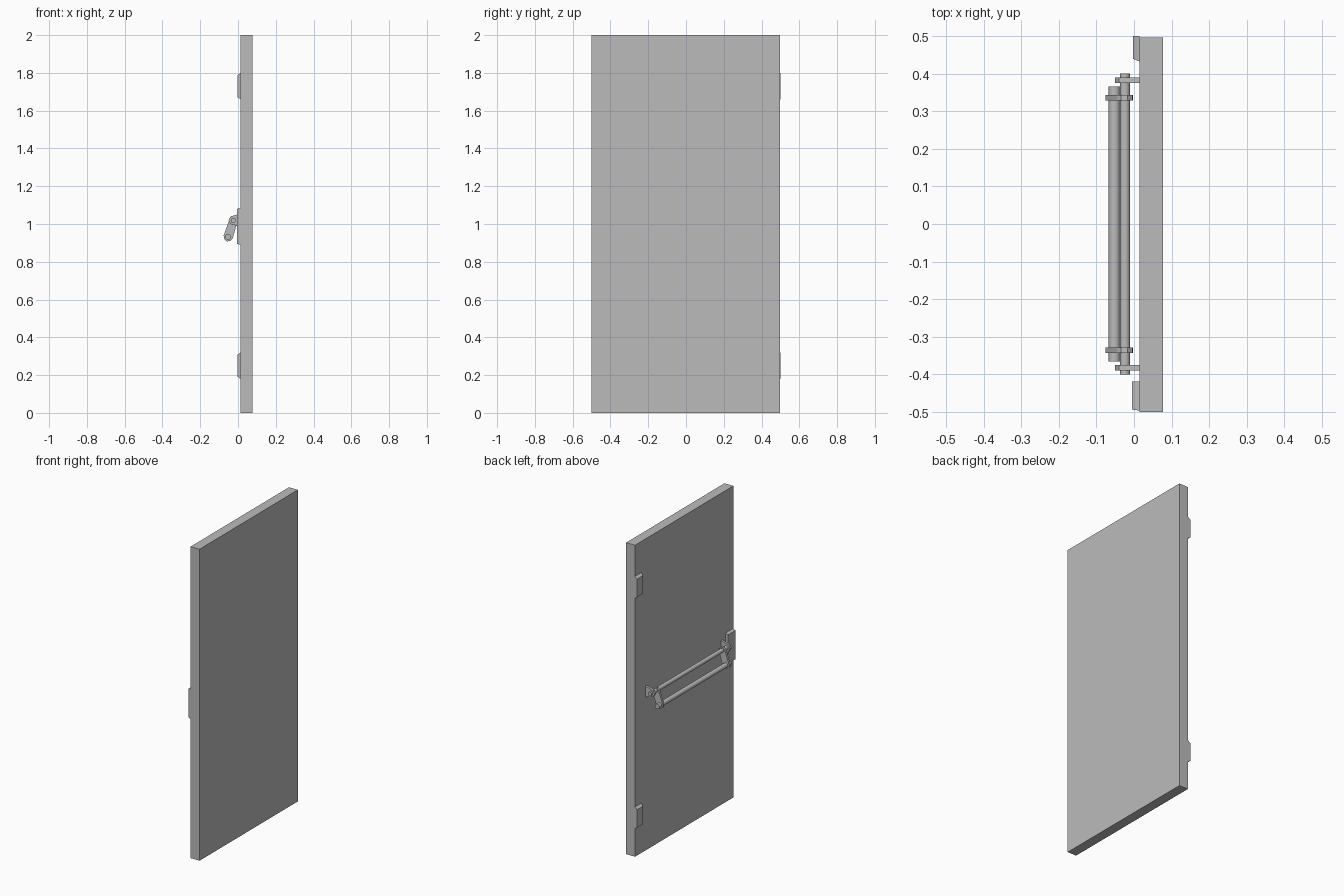
import bpy, bmesh, math
from mathutils import Vector

cube = bpy.data.objects.get("Cube")
if cube:
    bpy.data.objects.remove(cube, do_unlink=True)

grey = bpy.data.materials.new("door grey")
grey.use_nodes = True
colour = (0.5, 0.5, 0.5, 1)
grey.diffuse_color = colour
grey.node_tree.nodes["Principled BSDF"].inputs["Base Color"].default_value = colour

FACE = 0.014  # x of the door's handle side


def finish(name, bm):
    bmesh.ops.recalc_face_normals(bm, faces=bm.faces)
    mesh = bpy.data.meshes.new(name)
    bm.to_mesh(mesh)
    bm.free()
    mesh.materials.append(grey)
    obj = bpy.data.objects.new(name, mesh)
    bpy.context.collection.objects.link(obj)
    return obj


def block(name, x, y, z, taper=(0, 0, 0, 0)):
    """Box whose low-x face is drawn in by (y low, y high, z low, z high)."""
    bm = bmesh.new()
    bmesh.ops.create_cube(bm, size=1)
    for v in bm.verts:
        iy, iz = int(v.co.y > 0), int(v.co.z > 0)
        outer = v.co.x < 0
        dy = (taper[0], -taper[1])[iy] if outer else 0
        dz = (taper[2], -taper[3])[iz] if outer else 0
        v.co = (x[0] if outer else x[1], y[iy] + dy, z[iz] + dz)
    return finish(name, bm)


def plate(name, outline, y, thick):
    """Extrude an (x, z) outline along y."""
    bm = bmesh.new()
    face = bm.faces.new([bm.verts.new((px, y - thick / 2, pz)) for px, pz in outline])
    new = bmesh.ops.extrude_face_region(bm, geom=[face])["geom"]
    moved = [v for v in new if isinstance(v, bmesh.types.BMVert)]
    bmesh.ops.translate(bm, verts=moved, vec=(0, thick, 0))
    return finish(name, bm)


def tube(name, centre, radius, half_length):
    bpy.ops.mesh.primitive_cylinder_add(
        vertices=20, radius=radius, depth=2 * half_length,
        location=(centre.x, 0, centre.y), rotation=(math.pi / 2, 0, 0))
    obj = bpy.context.object
    obj.name = name
    obj.data.materials.append(grey)
    bpy.ops.object.shade_smooth_by_angle()


# Door slab
block("door_panel", (FACE, 0.077), (-0.5, 0.497), (0, 2))

# Hinges, tapering away from the door
for label, base in (("lower", 0.18), ("upper", 1.66)):
    block(label + "_hinge", (-0.003, FACE), (0.433, 0.5), (base, base + 0.14),
          (0.007, 0, 0.012, 0.012))

# Latch housing
block("latch_housing", (-0.005, FACE), (-0.497, -0.42), (0.89, 1.085),
      (0.003, 0, 0.005, 0.005))

# Pivot rod and push bar, as (x, z) centres
pivot, push = Vector((-0.024, 1.019)), Vector((-0.052, 0.932))
tube("pivot_rod", pivot, 0.0135, 0.401)
tube("push_bar", push, 0.0155, 0.366)

# Link arms with rounded ends joining the two rods
axis = math.atan2(pivot.y - push.y, pivot.x - push.x)
arm = []
for centre, radius, start in ((pivot, 0.022, axis - math.pi / 2),
                              (push, 0.025, axis + math.pi / 2)):
    for i in range(5):
        a = start + math.pi * i / 4
        arm.append((centre.x + radius * math.cos(a), centre.y + radius * math.sin(a)))

# Wall brackets holding the pivot rod
bracket = [(FACE, 0.985), (FACE, 1.055), (-0.04, 1.04), (-0.05, 1.02), (-0.04, 1.0)]
for side, sign in (("front", -1), ("back", 1)):
    plate(side + "_link_arm", arm, sign * 0.336, 0.014)
    plate(side + "_bracket", bracket, sign * 0.383, 0.015)
